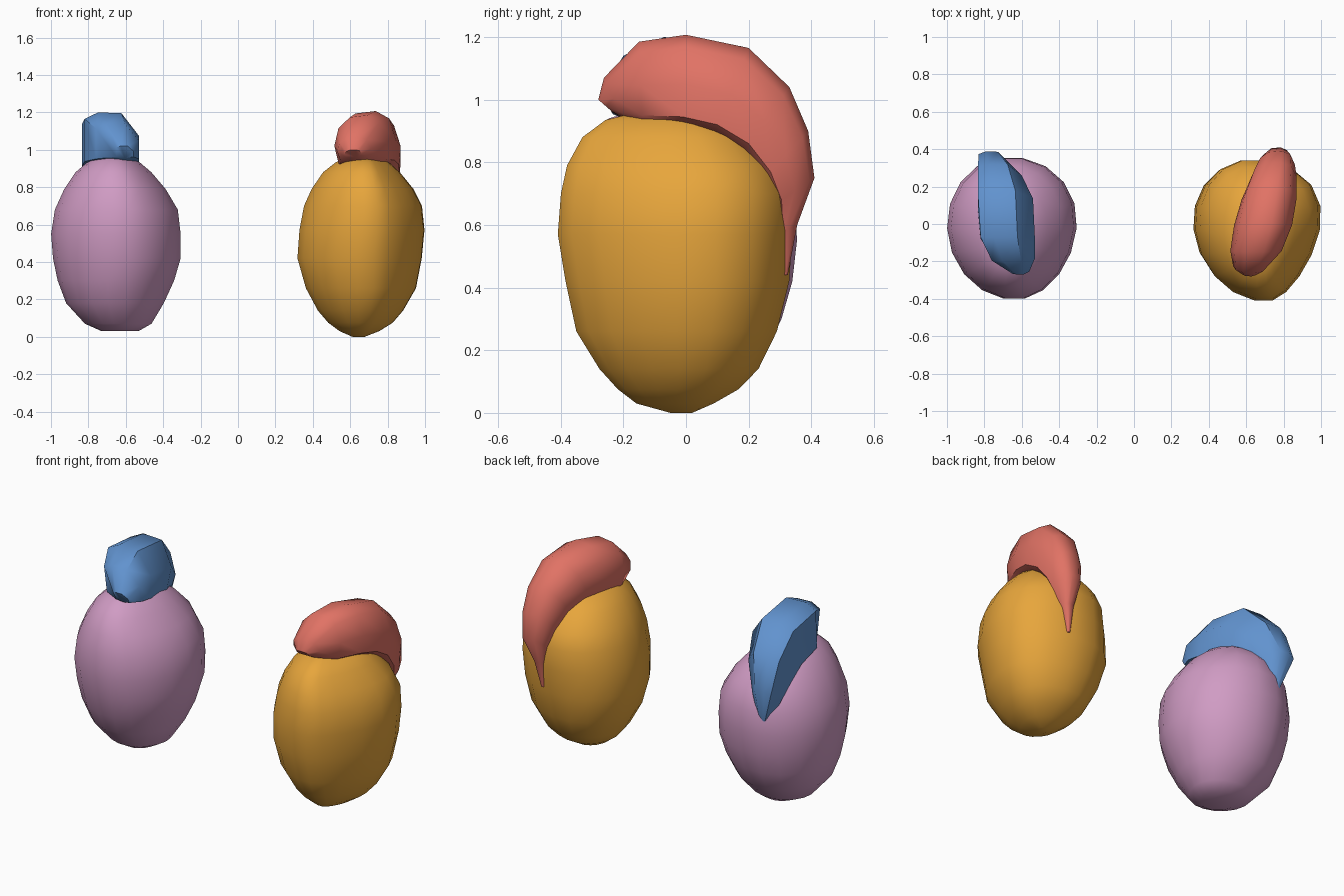
import bpy, bmesh, math


def loft(name, rings, color, angle):
    """Skin a list of equal-length point rings and close both ends."""
    bm = bmesh.new()
    vs = [[bm.verts.new(p) for p in r] for r in rings]
    n = len(rings[0])
    for a, b in zip(vs, vs[1:]):
        for i in range(n):
            j = (i + 1) % n
            bm.faces.new((a[i], a[j], b[j], b[i]))
    bm.faces.new(vs[0])
    bm.faces.new(vs[-1])
    bmesh.ops.remove_doubles(bm, verts=bm.verts, dist=0.001)
    bmesh.ops.recalc_face_normals(bm, faces=bm.faces)
    me = bpy.data.meshes.new(name)
    bm.to_mesh(me)
    bm.free()
    ob = bpy.data.objects.new(name, me)
    bpy.context.collection.objects.link(ob)
    mat = bpy.data.materials.new(name + "_color")
    mat.diffuse_color = (*color, 1)
    me.materials.append(mat)
    bpy.ops.object.select_all(action='DESELECT')
    ob.select_set(True)
    bpy.context.view_layer.objects.active = ob
    bpy.ops.object.shade_smooth_by_angle(angle=math.radians(angle))
    return ob


def body(name, levels, skew, color, n=18):
    """Egg body: each level is z, x min, x max, y min, y max."""
    rings = []
    for z, x0, x1, y0, y1 in levels:
        ring = []
        for i in range(n):
            a = 2 * math.pi * i / n
            y = (y0 + y1) / 2 + (y1 - y0) / 2 * math.sin(a)
            # the right side leans back, the left side leans forward
            lean = skew * (1 - 3 * max(0, math.cos(a)))
            x = (x0 + x1) / 2 + (x1 - x0) / 2 * math.cos(a) - lean * y
            ring.append((x, y, z))
        rings.append(ring)
    return loft(name, rings, color, 40)


def crest(name, stations, shape, color, angle):
    """Crescent cap: each station is inner y, z, outer y, z, x min, x max."""
    rings = [[(x0 + (x1 - x0) * u, yi + (yo - yi) * v, zi + (zo - zi) * v)
              for u, v in shape] for yi, zi, yo, zo, x0, x1 in stations]
    return loft(name, rings, color, angle)


# Egg-shaped bodies
body("right_body", [
    (0.00, .61, .68, -.05, .02), (0.03, .54, .76, -.16, .09),
    (0.075, .48, .83, -.22, .17), (0.14, .425, .885, -.28, .235),
    (0.26, .36, .955, -.355, .295),
    (0.42, .315, .985, -.39, .335), (0.57, .325, 1.0, -.415, .345),
    (0.70, .35, .985, -.405, .345), (0.79, .39, .94, -.385, .31),
    (0.88, .45, .87, -.335, .23), (0.935, .52, .81, -.26, .15),
    (0.96, .60, .73, -.16, .03)], .10, (.80, .38, .045))
body("left_body", [
    (0.03, -.73, -.53, -.13, .08), (0.07, -.82, -.46, -.20, .14),
    (0.18, -.92, -.395, -.29, .25), (0.30, -.965, -.34, -.35, .31),
    (0.42, -.99, -.305, -.385, .345), (0.55, -1.0, -.305, -.405, .36),
    (0.68, -.98, -.32, -.40, .355), (0.79, -.93, -.385, -.37, .315),
    (0.88, -.87, -.46, -.32, .235), (0.94, -.80, -.53, -.25, .15),
    (0.97, -.73, -.59, -.15, .04)], .04, (.63, .33, .55))

# Crescent caps, front tip to hanging tail
crest("right_crest", [
    (-.24, .965, -.28, 1.00, .57, .66), (-.21, .96, -.262, 1.07, .53, .71),
    (-.14, .95, -.15, 1.185, .515, .79), (-.01, .945, .00, 1.207, .535, .845),
    (.10, .92, .20, 1.165, .575, .87), (.20, .86, .33, 1.04, .625, .87),
    (.27, .77, .39, .90, .66, .86), (.305, .68, .41, .75, .69, .835),
    (.31, .58, .355, .60, .715, .78), (.31, .44, .325, .44, .725, .745)],
    [(.1, -.18), (0, .3), (.08, .7), (.3, .95), (.65, 1), (.88, .85),
     (1, .4), (.97, 0), (.75, -.15)], (.75, .17, .13), 45)
crest("left_crest", [
    (-.24, .965, -.27, 1.02, -.65, -.56), (-.17, .96, -.20, 1.14, -.76, -.53),
    (-.08, .95, -.07, 1.20, -.82, -.53), (.09, .92, .18, 1.17, -.835, -.54),
    (.20, .84, .32, 1.03, -.835, -.60), (.29, .75, .388, .84, -.83, -.68),
    (.31, .59, .33, .60, -.75, -.72)],
    [(0, -.05), (0, .86), (.25, 1), (.68, .98), (1, .5), (1, -.05),
     (.5, -.2)], (.12, .29, .62), 40)
